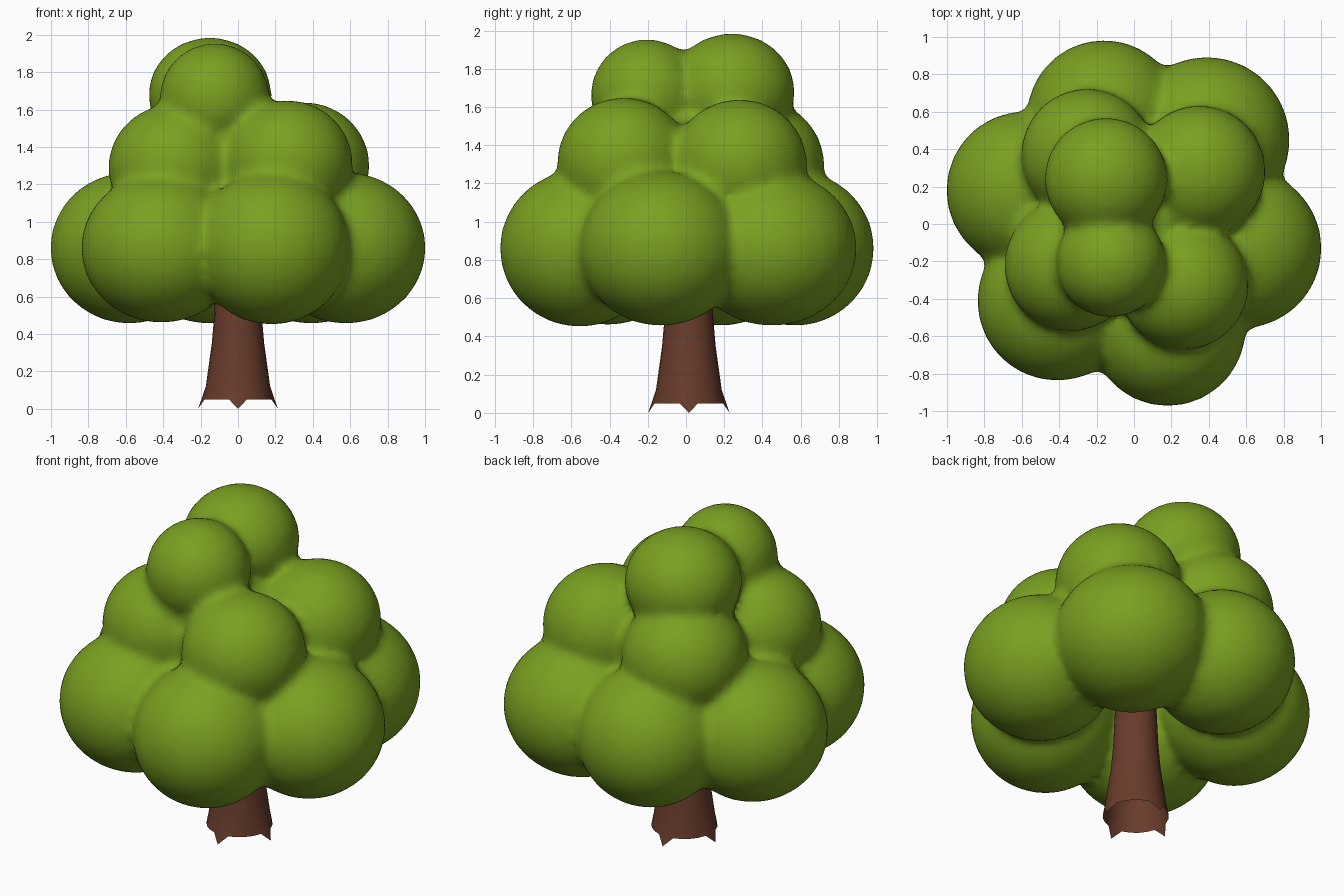
import bpy, bmesh
from math import pi, cos, sin
from mathutils import Matrix

if "Cube" in bpy.data.objects:
    bpy.data.objects.remove(bpy.data.objects["Cube"])


def material(name, rgb):
    m = bpy.data.materials.new(name)
    m.diffuse_color = (*rgb, 1)
    m.use_nodes = True
    m.node_tree.nodes["Principled BSDF"].inputs["Base Color"].default_value = m.diffuse_color
    return m


def add_object(name, bm, mat):
    me = bpy.data.meshes.new(name)
    bm.to_mesh(me)
    bm.free()
    for p in me.polygons:
        p.use_smooth = True
    me.materials.append(mat)
    ob = bpy.data.objects.new(name, me)
    bpy.context.collection.objects.link(ob)
    return ob


leaf = material("leaf_green", (0.19, 0.35, 0.015))
bark = material("bark_brown", (0.14, 0.045, 0.025))

# Foliage clumps: x, y, z, horizontal radius, vertical radius
clumps = [
    # bottom ring
    (-0.58, 0.18, 0.86, 0.425, 0.405),
    (-0.16, 0.57, 0.86, 0.415, 0.405),
    (0.39, 0.45, 0.86, 0.445, 0.405),
    (0.575, -0.13, 0.86, 0.43, 0.405),
    (0.18, -0.555, 0.86, 0.42, 0.41),
    (-0.41, -0.41, 0.86, 0.43, 0.40),
    # middle ring
    (-0.25, 0.37, 1.30, 0.355, 0.34),
    (0.35, 0.28, 1.30, 0.355, 0.34),
    (-0.34, -0.22, 1.29, 0.355, 0.34),
    (0.265, -0.325, 1.31, 0.35, 0.34),
    # crown
    (-0.15, 0.24, 1.68, 0.33, 0.305),
    (-0.125, -0.205, 1.66, 0.295, 0.295),
    # hidden core closing the middle
    (0.0, 0.0, 1.2, 0.36, 0.36),
]
bm = bmesh.new()
for x, y, z, r, h in clumps:
    bmesh.ops.create_uvsphere(
        bm, u_segments=28, v_segments=18, radius=1,
        matrix=Matrix.Translation((x, y, z)) @ Matrix.Diagonal((r, r, h, 1)))
foliage = add_object("foliage", bm, leaf)

# Fuse the clumps and soften the creases between them
remesh = foliage.modifiers.new("fuse", 'REMESH')
remesh.mode = 'VOXEL'
remesh.voxel_size = 0.03
remesh.use_smooth_shade = True
soften = foliage.modifiers.new("soften", 'SMOOTH')
soften.factor = 0.5
soften.iterations = 6

# Trunk: open flared tube whose lowest ring has four pointed roots
SEG = 24
profile = [(0.05, 0.185), (0.12, 0.172), (0.22, 0.158), (0.35, 0.14),
           (0.5, 0.127), (0.7, 0.118), (1.0, 0.11)]
bm = bmesh.new()
rings = []
for i, (z, r) in enumerate(profile):
    ring = []
    for k in range(SEG):
        a = 2 * pi * k / SEG
        root = i == 0 and k % (SEG // 4) == 0
        rr, zz = (0.213, 0.0) if root else (r, z)
        ring.append(bm.verts.new((rr * cos(a), 0.015 + rr * sin(a), zz)))
    rings.append(ring)
for low, high in zip(rings, rings[1:]):
    for k in range(SEG):
        n = (k + 1) % SEG
        bm.faces.new((low[k], low[n], high[n], high[k]))
bm.faces.new(rings[-1])
add_object("trunk", bm, bark)
